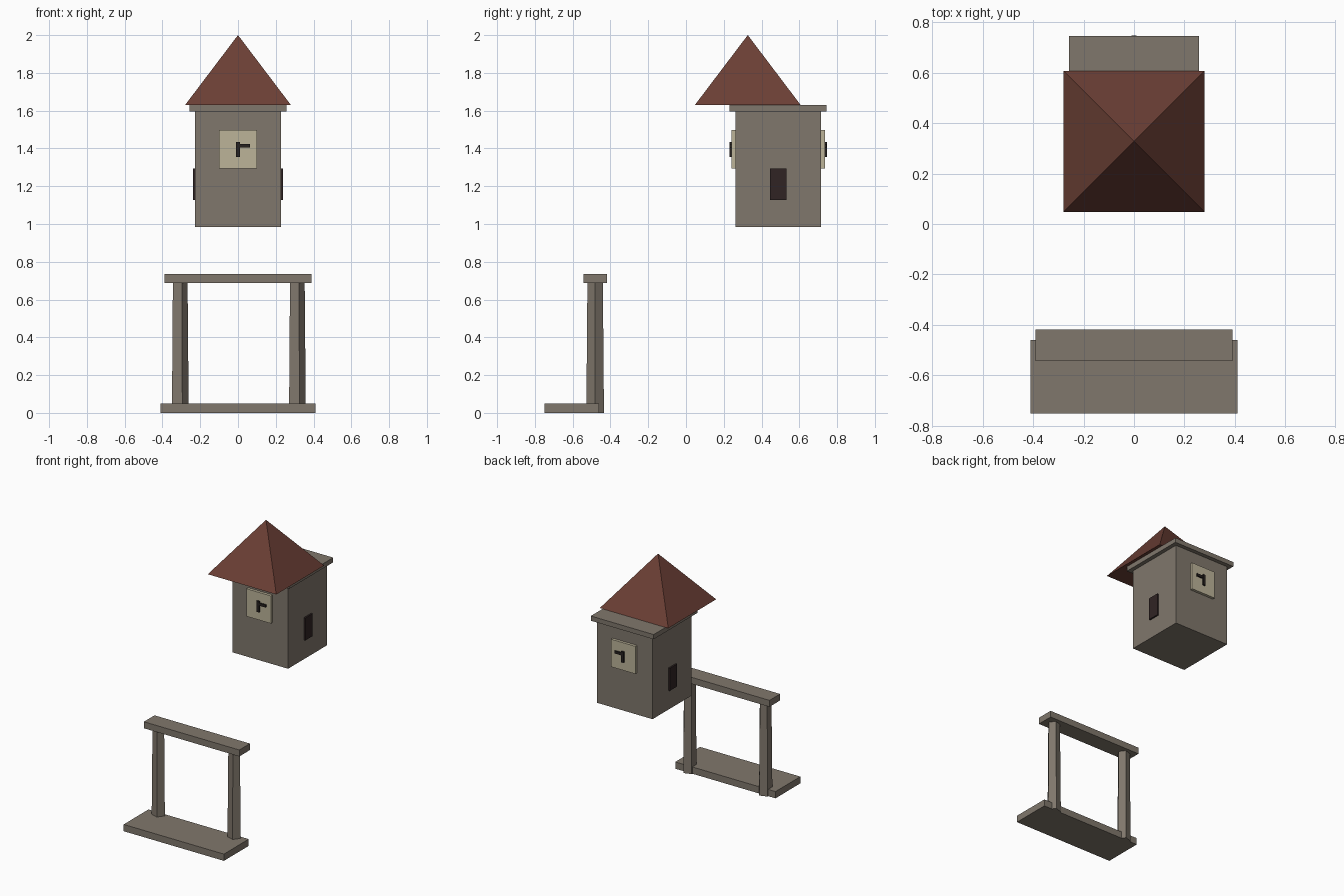
import bpy, bmesh, math
from mathutils import Matrix, Vector

if "Cube" in bpy.data.objects:
    bpy.data.objects.remove(bpy.data.objects["Cube"])


def material(name, rgb):
    # sRGB 0-255 to linear diffuse colour
    m = bpy.data.materials.new(name)
    lin = [((c / 255 + 0.055) / 1.055) ** 2.4 for c in rgb]
    m.diffuse_color = (*lin, 1)
    m.use_nodes = True
    m.node_tree.nodes["Principled BSDF"].inputs["Base Color"].default_value = m.diffuse_color
    return m


stone = material("grey stone", (128, 119, 108))
tiles = material("red brown roof", (107, 63, 53))
cream = material("cream dial", (188, 179, 153))
wood = material("dark window", (48, 36, 36))
iron = material("black iron", (38, 33, 31))


def finish(name, bm, mat):
    me = bpy.data.meshes.new(name)
    bm.to_mesh(me)
    bm.free()
    me.materials.append(mat)
    ob = bpy.data.objects.new(name, me)
    bpy.context.collection.objects.link(ob)
    return ob


def box(name, lo, hi, mat):
    bm = bmesh.new()
    lo, hi = Vector(lo), Vector(hi)
    mtx = Matrix.Translation((lo + hi) / 2) @ Matrix.Diagonal((*(hi - lo), 1))
    bmesh.ops.create_cube(bm, size=1, matrix=mtx)
    return finish(name, bm, mat)


def cone(name, sides, r1, r2, centre, z0, z1, turn, mat):
    bm = bmesh.new()
    mtx = Matrix.Translation((*centre, (z0 + z1) / 2)) @ Matrix.Rotation(turn, 4, "Z")
    bmesh.ops.create_cone(bm, cap_ends=True, segments=sides, radius1=r1,
                          radius2=r2, depth=z1 - z0, matrix=mtx)
    bmesh.ops.remove_doubles(bm, verts=bm.verts, dist=1e-5)
    return finish(name, bm, mat)


# Gate: step, five-sided tapering posts, lintel
box("step", (-0.41, -0.75, 0), (0.41, -0.46, 0.05), stone)
for side, s in (("left", -1), ("right", 1)):
    # pentagon with one corner pointing to +x
    cone(side + "_post", 5, 0.049, 0.043, (s * 0.31, -0.481), 0, 0.69,
         -math.pi / 2, stone)
box("lintel", (-0.39, -0.542, 0.687), (0.39, -0.418, 0.735), stone)

# Tower body and cornice
cy = 0.488
box("tower", (-0.227, cy - 0.227, 0.985), (0.227, cy + 0.227, 1.595), stone)
box("cornice", (-0.257, cy - 0.257, 1.595), (0.257, cy + 0.257, 1.63), stone)

# Pyramid roof, set forward of the tower
cone("roof", 4, 0.28 * math.sqrt(2), 0, (0, 0.327), 1.63, 2.0, math.pi / 4, tiles)

# Clocks on front and back
for side, s in (("front", -1), ("back", 1)):
    def plate(name, x0, x1, z0, z1, d0, d1, mat):
        ya, yb = sorted((cy + s * d0, cy + s * d1))
        box(side + name, (x0, ya, z0), (x1, yb, z1), mat)
    plate("_clock_dial", -0.10, 0.10, 1.293, 1.497, 0.222, 0.247, cream)
    plate("_minute_hand", -0.01, 0.01, 1.355, 1.435, 0.243, 0.259, iron)
    plate("_hour_hand", 0.0, 0.063, 1.405, 1.424, 0.243, 0.257, iron)

# Side windows
for side, s in (("left", -1), ("right", 1)):
    xa, xb = sorted((s * 0.222, s * 0.239))
    box(side + "_window", (xa, cy - 0.043, 1.127), (xb, cy + 0.043, 1.293), wood)
